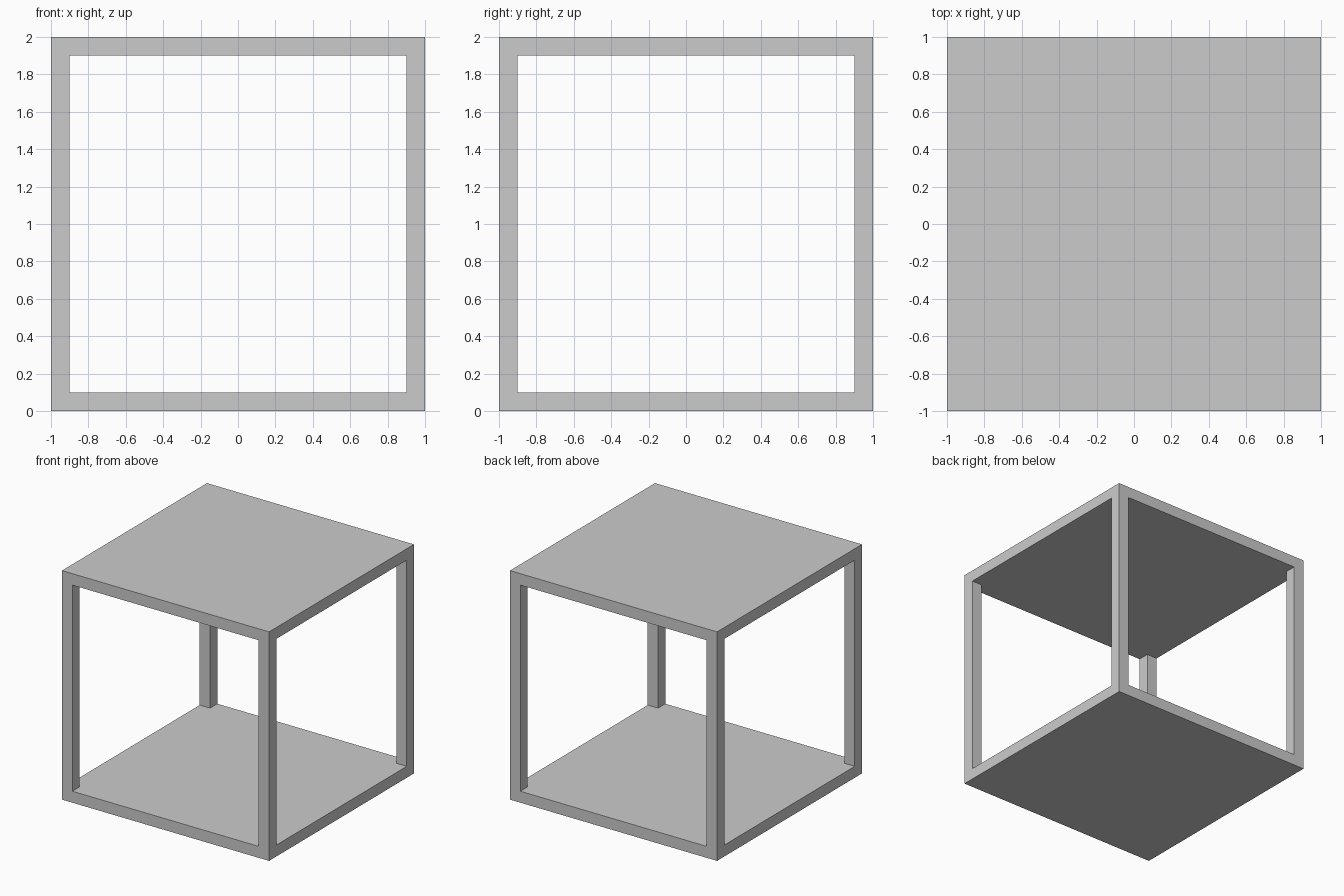
import bpy

if "Cube" in bpy.data.objects:
    bpy.data.objects.remove(bpy.data.objects["Cube"])


def box(name, size, z):
    bpy.ops.mesh.primitive_cube_add(size=1, location=(0, 0, z))
    ob = bpy.context.object
    ob.name = name
    ob.scale = size
    bpy.ops.object.transform_apply(location=False, rotation=False, scale=True)
    return ob


SIDE, WALL = 2.0, 0.1
GAP = SIDE - 2 * WALL

# Solid block that becomes floor slab, roof slab and four corner posts
frame = box("open_box_frame", (SIDE, SIDE, SIDE), SIDE / 2)

# Square openings cut straight through, front to back and side to side
openings = {
    "front_opening_cutter": (GAP, SIDE + 1, GAP),
    "side_opening_cutter": (SIDE + 1, GAP, GAP),
}
for name, size in openings.items():
    cutter = box(name, size, SIDE / 2)
    cutter.hide_render = True
    cutter.display_type = 'WIRE'
    mod = frame.modifiers.new(name, 'BOOLEAN')
    mod.operation = 'DIFFERENCE'
    mod.solver = 'EXACT'
    mod.object = cutter
    bpy.context.view_layer.objects.active = frame
    bpy.ops.object.modifier_apply(modifier=mod.name)
    bpy.data.objects.remove(cutter)
